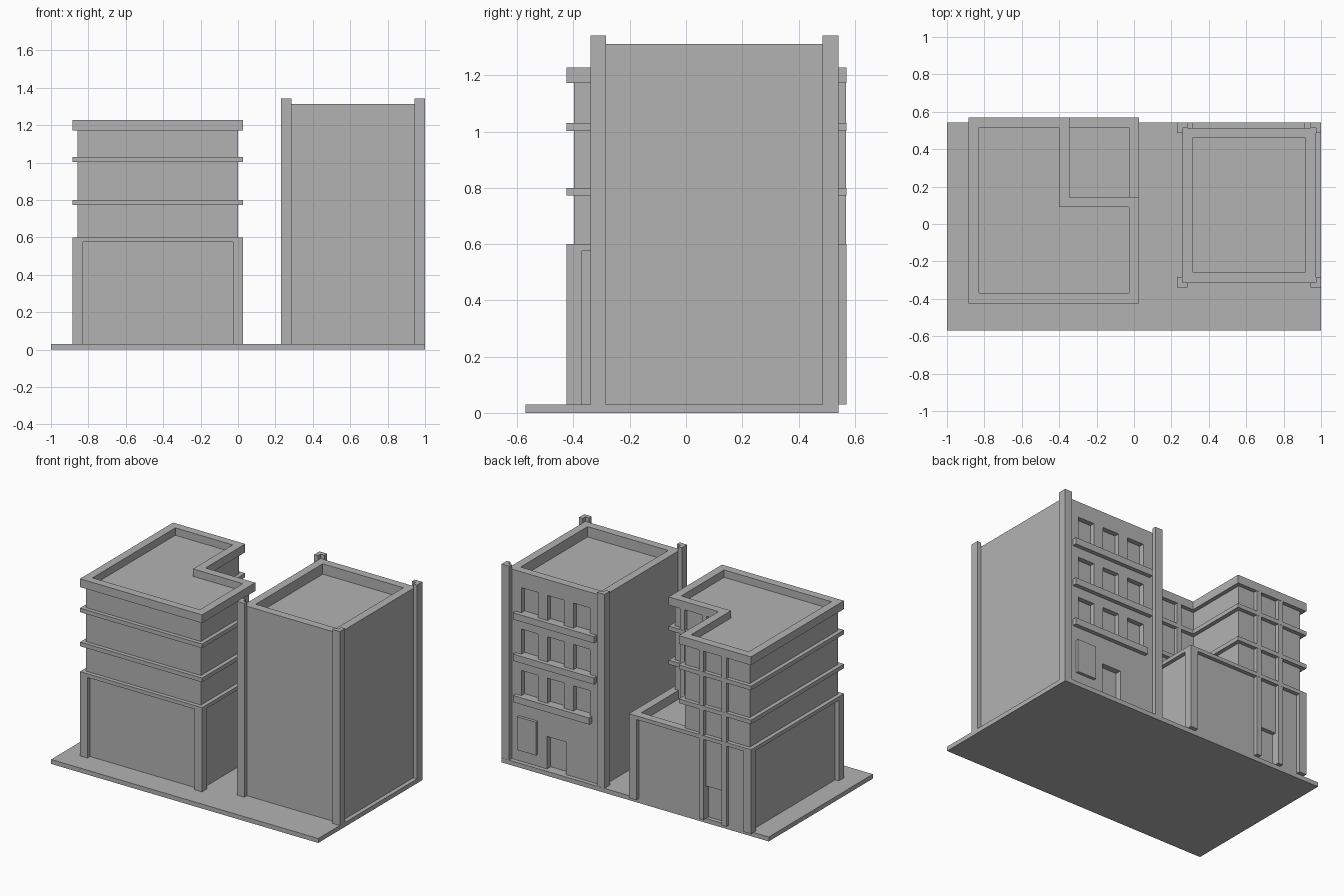
import bpy
import bmesh

cube = bpy.data.objects.get("Cube")
if cube:
    bpy.data.objects.remove(cube, do_unlink=True)

grey = bpy.data.materials.new("plain grey")
grey.use_nodes = True
colour = (0.45, 0.45, 0.45, 1)
grey.diffuse_color = colour
grey.node_tree.nodes["Principled BSDF"].inputs["Base Color"].default_value = colour


def add_object(name, bm):
    bmesh.ops.recalc_face_normals(bm, faces=bm.faces[:])
    mesh = bpy.data.meshes.new(name)
    bm.to_mesh(mesh)
    bm.free()
    mesh.materials.append(grey)
    obj = bpy.data.objects.new(name, mesh)
    bpy.context.collection.objects.link(obj)
    return obj


def extrude_outline(bm, outline, z0, z1):
    bottom = bm.faces.new([bm.verts.new((x, y, z0)) for x, y in outline])
    result = bmesh.ops.extrude_face_region(bm, geom=[bottom], use_keep_orig=True)
    verts = [g for g in result["geom"] if isinstance(g, bmesh.types.BMVert)]
    bmesh.ops.translate(bm, verts=verts, vec=(0, 0, z1 - z0))
    return next(g for g in result["geom"] if isinstance(g, bmesh.types.BMFace))


def prism(name, outline, z0, z1, rim=0, depth=0):
    """Vertical prism; a rim leaves a sunken roof behind a parapet."""
    bm = bmesh.new()
    top = extrude_outline(bm, outline, z0, z1)
    bmesh.ops.recalc_face_normals(bm, faces=bm.faces[:])
    if rim:
        bmesh.ops.inset_region(bm, faces=[top], thickness=rim, use_even_offset=True)
        sunk = bmesh.ops.extrude_face_region(bm, geom=[top])["geom"]
        verts = [g for g in sunk if isinstance(g, bmesh.types.BMVert)]
        bmesh.ops.translate(bm, verts=verts, vec=(0, 0, -depth))
        if top.is_valid:
            bmesh.ops.delete(bm, geom=[top], context="FACES_ONLY")
    return add_object(name, bm)


def rect(x0, x1, y0, y1):
    return [(x0, y0), (x1, y0), (x1, y1), (x0, y1)]


def box(name, x0, x1, y0, y1, z0, z1):
    return prism(name, rect(x0, x1, y0, y1), z0, z1)


def corner_posts(name, x0, x1, y0, y1, z0, z1, width, thick):
    """Four L-shaped posts wrapping the corners of a block."""
    for side_x, x, sx in (("right", x0, 1), ("left", x1, -1)):
        for side_y, y, sy in (("front", y0, 1), ("back", y1, -1)):
            ell = [(0, 0), (width, 0), (width, thick), (thick, thick),
                   (thick, width), (0, width)]
            prism(f"{name}_{side_y}_{side_x}",
                  [(x + sx * u, y + sy * v) for u, v in ell], z0, z1)


def cut_openings(target, openings):
    """Cut rectangular recesses (x0, x1, y0, y1, z0, z1) into a block."""
    bm = bmesh.new()
    for x0, x1, y0, y1, z0, z1 in openings:
        extrude_outline(bm, rect(x0, x1, y0, y1), z0, z1)
    cutter = add_object("opening_cutter", bm)
    cutter.hide_render = True
    mod = target.modifiers.new("openings", "BOOLEAN")
    mod.operation = "DIFFERENCE"
    mod.solver = "EXACT"
    mod.object = cutter
    graph = bpy.context.evaluated_depsgraph_get()
    mesh = bpy.data.meshes.new_from_object(target.evaluated_get(graph))
    target.modifiers.clear()
    target.data = mesh
    bpy.data.objects.remove(cutter, do_unlink=True)


GROUND = 0.03
box("ground_slab", -1, 1, -0.57, 0.543, 0, GROUND)

# Tall block: walls with parapet, corner posts
tall = prism("tall_block_walls", rect(0.258, 0.972, -0.312, 0.514),
             GROUND, 1.312, rim=0.055, depth=0.07)
corner_posts("tall_block_post", 0.23, 1, -0.34, 0.542, GROUND, 1.342, 0.056, 0.028)

# Tall block back: window grid, ledges, doorway, display window
sills = [0.475 + 0.28 * i for i in range(3)]
openings = [(x - 0.062, x + 0.062, 0.48, 0.6, z, z + 0.17)
            for z in sills for x in (0.42, 0.615, 0.81)]
openings.append((0.54, 0.68, 0.475, 0.6, GROUND, 0.25))
cut_openings(tall, openings)
for i, z in enumerate(sills):
    box(f"window_ledge_{i + 1}", 0.345 if i == 0 else 0.31, 0.915,
        0.51, 0.542, z - 0.045, z)
box("display_window", 0.75, 0.89, 0.51, 0.534, 0.11, 0.335)

# Low block: ground floor with terrace, pilasters, cornice
X0, X1, Y0, Y1 = -0.885, 0.028, -0.425, 0.57
T = 0.027
podium = prism("podium_walls", rect(X0 + T, X1 - T, Y0 + T, Y1 - T),
               GROUND, 0.6, rim=0.028, depth=0.06)
cut_openings(podium, [(-0.665, -0.53, 0.515, 0.6, GROUND, 0.25)])
corner_posts("podium_pilaster", X0, X1, Y0, Y1, GROUND, 0.6, 0.055, T)
box("podium_cornice_front", X0, X1, Y0, Y0 + T, 0.575, 0.6)
box("podium_cornice_back", X0, X1, Y1 - T, Y1, 0.575, 0.6)
box("podium_cornice_right", X0, X0 + T, Y0, Y1, 0.575, 0.6)
box("podium_cornice_left", X1 - T, X1, Y0, Y1, 0.575, 0.6)


# Upper floors: L-shaped walls, floor bands, roof parapet
NX, NY = -0.345, 0.145


def ell_outline(inset):
    a, b, c, d = X0 + inset, X1 - inset, Y0 + inset, Y1 - inset
    return [(a, c), (b, c), (b, NY - inset), (NX - inset, NY - inset),
            (NX - inset, d), (a, d)]


prism("upper_walls", ell_outline(T), 0.53, 1.172)
for i, z in enumerate((0.772, 1.002)):
    prism(f"floor_band_{i + 1}", ell_outline(0), z, z + 0.028)
prism("roof_parapet", ell_outline(0), 1.172, 1.228, rim=0.055, depth=0.05)

# Upright mullions on the back walls
for i, x in enumerate((-0.7, -0.53)):
    box(f"back_mullion_{i + 1}", x, x + 0.036, Y1 - T - 0.01, Y1 - 0.001, GROUND, 1.172)
for i, x in enumerate((-0.255, -0.09)):
    box(f"terrace_mullion_{i + 1}", x, x + 0.034, NY - T - 0.01, NY - 0.001, 0.53, 1.172)
